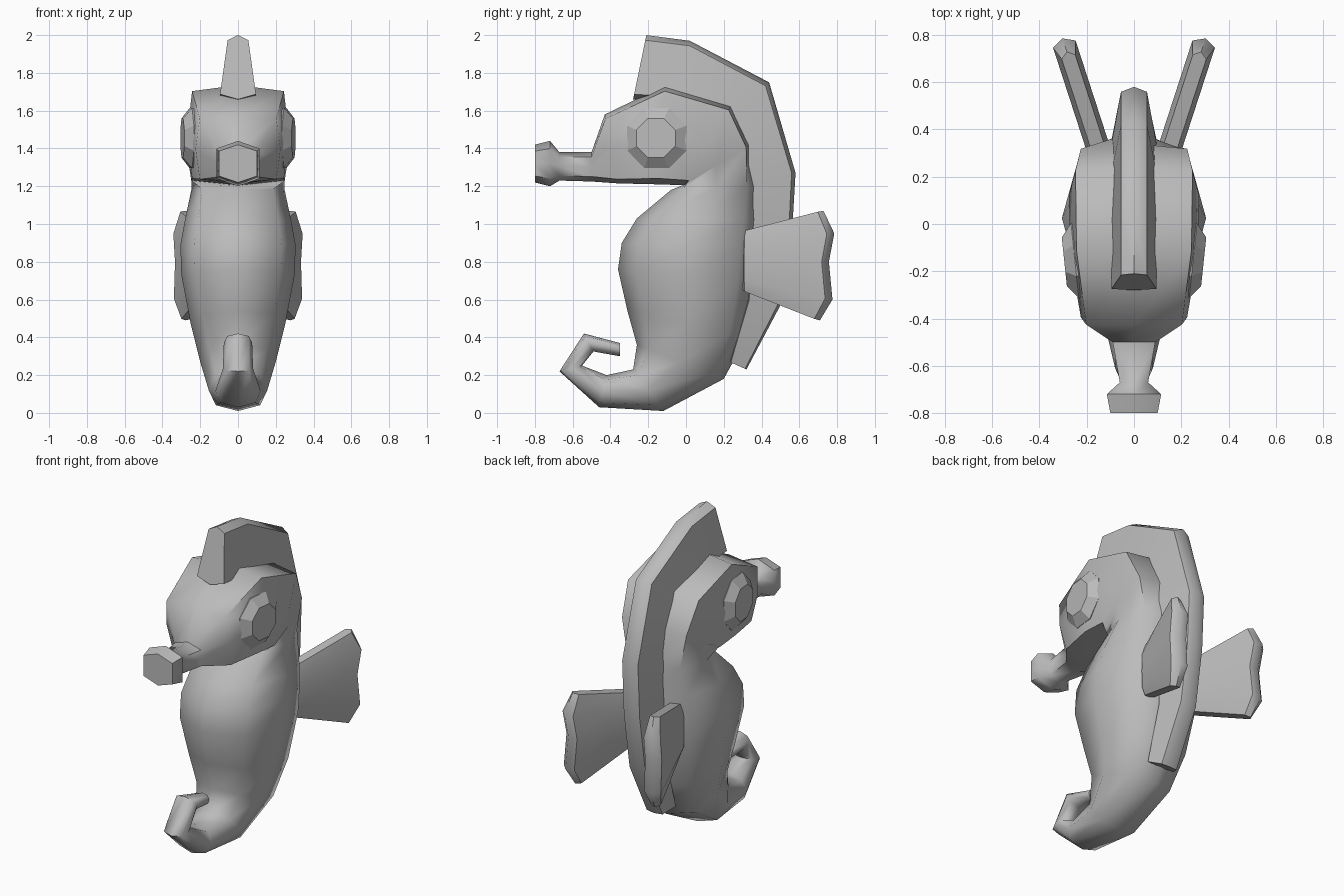
import bpy, bmesh, math
from mathutils import Vector, Matrix

if "Cube" in bpy.data.objects:
    bpy.data.objects.remove(bpy.data.objects["Cube"])

grey = bpy.data.materials.new("stone grey")
grey.use_nodes = True
grey.diffuse_color = (0.5, 0.5, 0.5, 1)
grey.node_tree.nodes["Principled BSDF"].inputs["Base Color"].default_value = (0.5, 0.5, 0.5, 1)


def finish(name, bm, angle, matrix=None):
    bmesh.ops.recalc_face_normals(bm, faces=bm.faces)
    if matrix:
        bm.transform(matrix)
        if matrix.determinant() < 0:
            bmesh.ops.reverse_faces(bm, faces=bm.faces)
    mesh = bpy.data.meshes.new(name)
    bm.to_mesh(mesh)
    bm.free()
    mesh.materials.append(grey)
    obj = bpy.data.objects.new(name, mesh)
    bpy.context.collection.objects.link(obj)
    bpy.ops.object.select_all(action='DESELECT')
    obj.select_set(True)
    bpy.context.view_layer.objects.active = obj
    bpy.ops.object.shade_smooth_by_angle(angle=math.radians(angle))
    return obj


def skin(rings):
    """Closed surface through a list of equal rings."""
    bm = bmesh.new()
    loops = [[bm.verts.new(p) for p in ring] for ring in rings]
    n = len(loops[0])
    for a, b in zip(loops, loops[1:]):
        for i in range(n):
            j = (i + 1) % n
            bm.faces.new((a[i], a[j], b[j], b[i]))
    bm.faces.new(loops[0])
    bm.faces.new(loops[-1])
    return bm


def ring(inner, outer, shape):
    """Ring between two points of the side outline; shape holds (width, position) pairs."""
    a, b = Vector((0, *inner)), Vector((0, *outer))
    right = [a.lerp(b, t) + Vector((w, 0, 0)) for w, t in shape]
    left = [a.lerp(b, t) - Vector((w, 0, 0)) for w, t in reversed(shape)]
    return [a] + right + [b] + left


def oval(w, bx=0.76, bz=0.72):
    return [(w * bx, 0.5 - bz / 2), (w, 0.5), (w * bx, 0.5 + bz / 2)]


# Body, head and snout in one skin, from the curled tail tip to the mouth
tail = [((-.35, .30), (-.35, .37), .045), ((-.49, .325), (-.54, .42), .075),
        ((-.55, .25), (-.67, .22), .08), ((-.42, .20), (-.46, .03), .12),
        ((-.28, .23), (-.12, .01), .155)]
trunk = [((-.26, .36), (.20, .18), .20), ((-.31, .54), (.32, .40), .25),
         ((-.36, .76), (.38, .70), .30), ((-.34, .90), (.39, .88), .305),
         ((-.26, 1.03), (.40, 1.02), .28), ((-.08, 1.18), (.39, 1.20), .245)]
head = [((-.02, 1.20), (.34, 1.42), .25), ((.0, 1.205), (.24, 1.63), .275),
        ((-.15, 1.21), (-.11, 1.735), .27), ((-.36, 1.215), (-.43, 1.58), .225)]
snout = [((-.50, 1.225), (-.50, 1.38), .09), ((-.67, 1.23), (-.67, 1.38), .06),
         ((-.72, 1.20), (-.72, 1.44), .115), ((-.80, 1.22), (-.80, 1.42), .10)]
rings = [ring(a, b, oval(w)) for a, b, w in tail + trunk]
rings += [ring(a, b, oval(w, .9, .88)) for a, b, w in head]
rings += [ring(a, b, oval(w, 1, .66)) for a, b, w in snout]
finish("body", skin(rings), 62)

# Crest from the forehead down the back
crest = [((-.28, 1.66), (-.21, 2.0)), ((.02, 1.64), (.02, 1.97)),
         ((.20, 1.52), (.44, 1.75)), ((.32, 1.27), (.58, 1.27)),
         ((.34, .95), (.56, .93)), ((.32, .60), (.50, .57)), ((.23, .27), (.32, .23))]
ridge = [(.095, .08), (.055, .92)]
finish("back_crest", skin([ring(a, b, ridge) for a, b in crest]), 50)

# Side fins, swept back and outward
fin = [((0, .65), (.43, .49), .03), ((0, .70), (.50, .60), .05),
       ((0, .80), (.48, .80), .05), ((0, .90), (.51, .95), .05),
       ((0, .96), (.45, 1.07), .03)]
for side, s in (("left", 1), ("right", -1)):
    place = (Matrix.Scale(s, 4, (1, 0, 0)) @ Matrix.Translation((.145, .30, 0))
             @ Matrix.Rotation(math.radians(-18), 4, 'Z'))
    finish(side + "_fin", skin([ring(a, b, oval(w, 1, .9)) for a, b, w in fin]), 55, place)

    # Eye: a bevelled eight-sided disc with a flat pupil
    eye = [[Vector((x, r * math.cos(k), r * math.sin(k)))
            for k in (math.tau * (i + .5) / 8 for i in range(8))]
           for x, r in ((-.08, .15), (0, .172), (.045, .112))]
    place = (Matrix.Scale(s, 4, (1, 0, 0)) @ Matrix.Translation((.25, -.155, 1.455))
             @ Matrix.Rotation(math.radians(-6), 4, 'Z'))
    finish(side + "_eye", skin(eye), 25, place)
